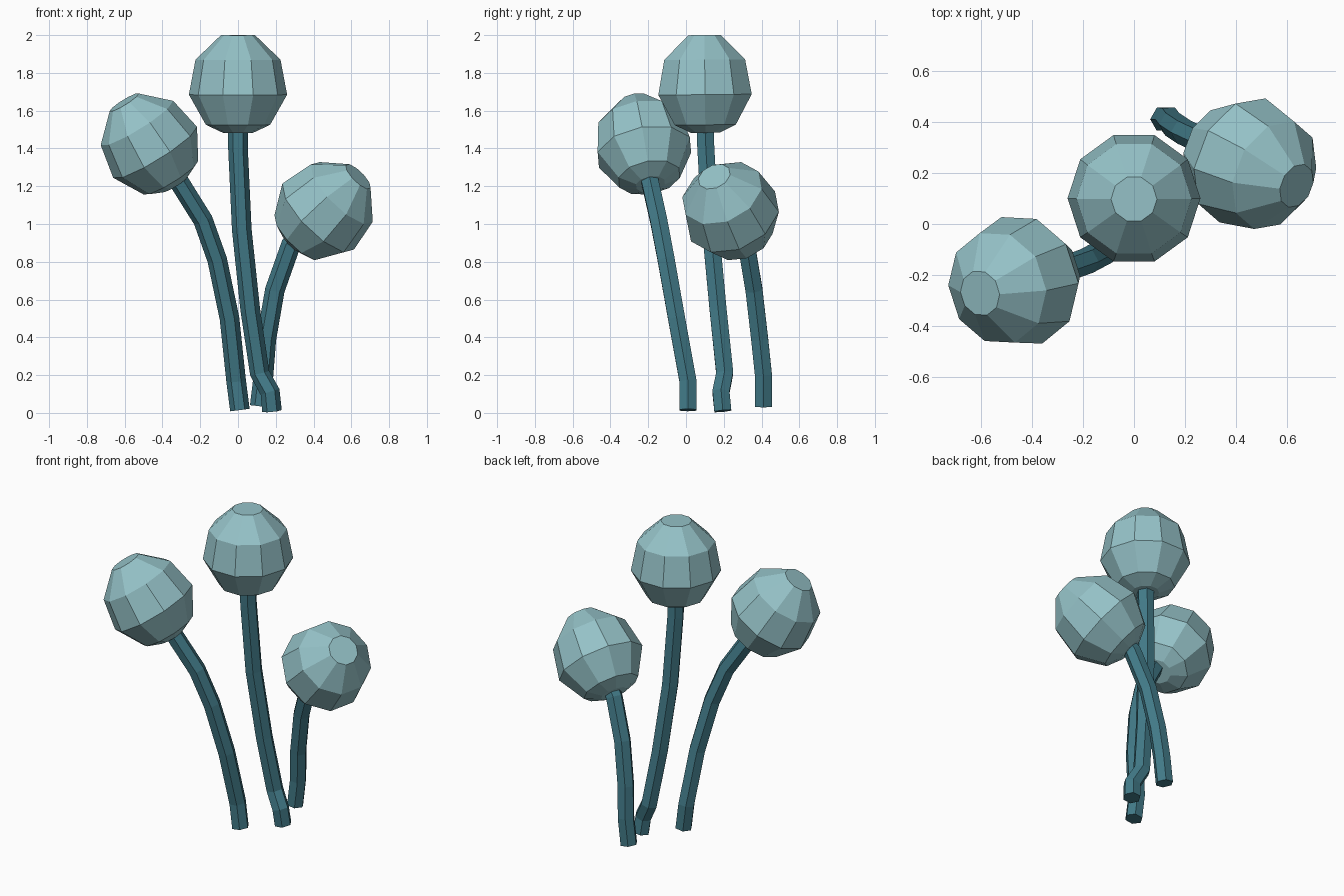
import bpy, bmesh, math
from mathutils import Vector

if "Cube" in bpy.data.objects:
    bpy.data.objects.remove(bpy.data.objects["Cube"])

def material(name, rgb):
    m = bpy.data.materials.new(name)
    m.diffuse_color = (*rgb, 1)
    m.use_nodes = True
    m.node_tree.nodes["Principled BSDF"].inputs["Base Color"].default_value = m.diffuse_color
    return m

PALE = material("pale teal", (0.30, 0.54, 0.575))
DARK = material("dark teal", (0.054, 0.195, 0.246))
UP = Vector((0, 0, 1))

def loft(name, rings, sides, mat, turn=0.0):
    """Closed tube through rings of (centre, direction, radius)."""
    bm = bmesh.new()
    loops = []
    for c, d, r in rings:
        q = UP.rotation_difference(Vector(d).normalized())
        loops.append([bm.verts.new(Vector(c) + q @ Vector((
            r * math.cos(turn + 2 * math.pi * i / sides),
            r * math.sin(turn + 2 * math.pi * i / sides), 0))) for i in range(sides)])
    for a, b in zip(loops, loops[1:]):
        for i in range(sides):
            j = (i + 1) % sides
            bm.faces.new((a[i], a[j], b[j], b[i]))
    bm.faces.new(loops[0][::-1])
    bm.faces.new(loops[-1])
    bmesh.ops.recalc_face_normals(bm, faces=bm.faces)
    me = bpy.data.meshes.new(name)
    bm.to_mesh(me)
    bm.free()
    me.materials.append(mat)
    ob = bpy.data.objects.new(name, me)
    bpy.context.collection.objects.link(ob)

# Ball profile from bottom cap to top cap: (radius, height along axis)
BALL = [(0.08, -0.262), (0.17, -0.22), (0.26, -0.06), (0.225, 0.125), (0.09, 0.255)]

def ball(name, centre, axis):
    a = Vector(axis).normalized()
    loft(name, [(Vector(centre) + a * h, a, r) for r, h in BALL], 10, PALE)

def stem(name, pts):
    pts = [Vector(p) for p in pts]
    rings = []
    for i, p in enumerate(pts):
        d = pts[min(i + 1, len(pts) - 1)] - pts[max(i - 1, 0)]
        rings.append((p, d, 0.052))
    loft(name, rings, 6, DARK)

# Round heads
ball("centre_head", (0, 0.10, 1.745), (0, -0.01, 1))
ball("left_head", (-0.47, -0.23, 1.43), (-0.13, -0.04, 0.21))
ball("right_head", (0.465, 0.23, 1.08), (0.17, -0.08, 0.17))

# Bent stems, from the foot up into each head
stem("left_stem", [(0.01, 0.01, 0.015), (-0.01, 0.01, 0.17), (-0.045, -0.05, 0.5),
                   (-0.11, -0.105, 0.81), (-0.185, -0.145, 1.02), (-0.31, -0.19, 1.22),
                   (-0.39, -0.21, 1.33)])
stem("centre_stem", [(0.18, 0.195, 0.01), (0.17, 0.185, 0.11), (0.115, 0.205, 0.21),
                     (0.065, 0.17, 0.545), (0.02, 0.13, 0.97), (0.0, 0.105, 1.4),
                     (0.0, 0.1, 1.55)])
stem("right_stem", [(0.115, 0.41, 0.035), (0.135, 0.41, 0.2), (0.15, 0.39, 0.39),
                    (0.195, 0.36, 0.65), (0.28, 0.32, 0.89), (0.38, 0.27, 1.0)])
